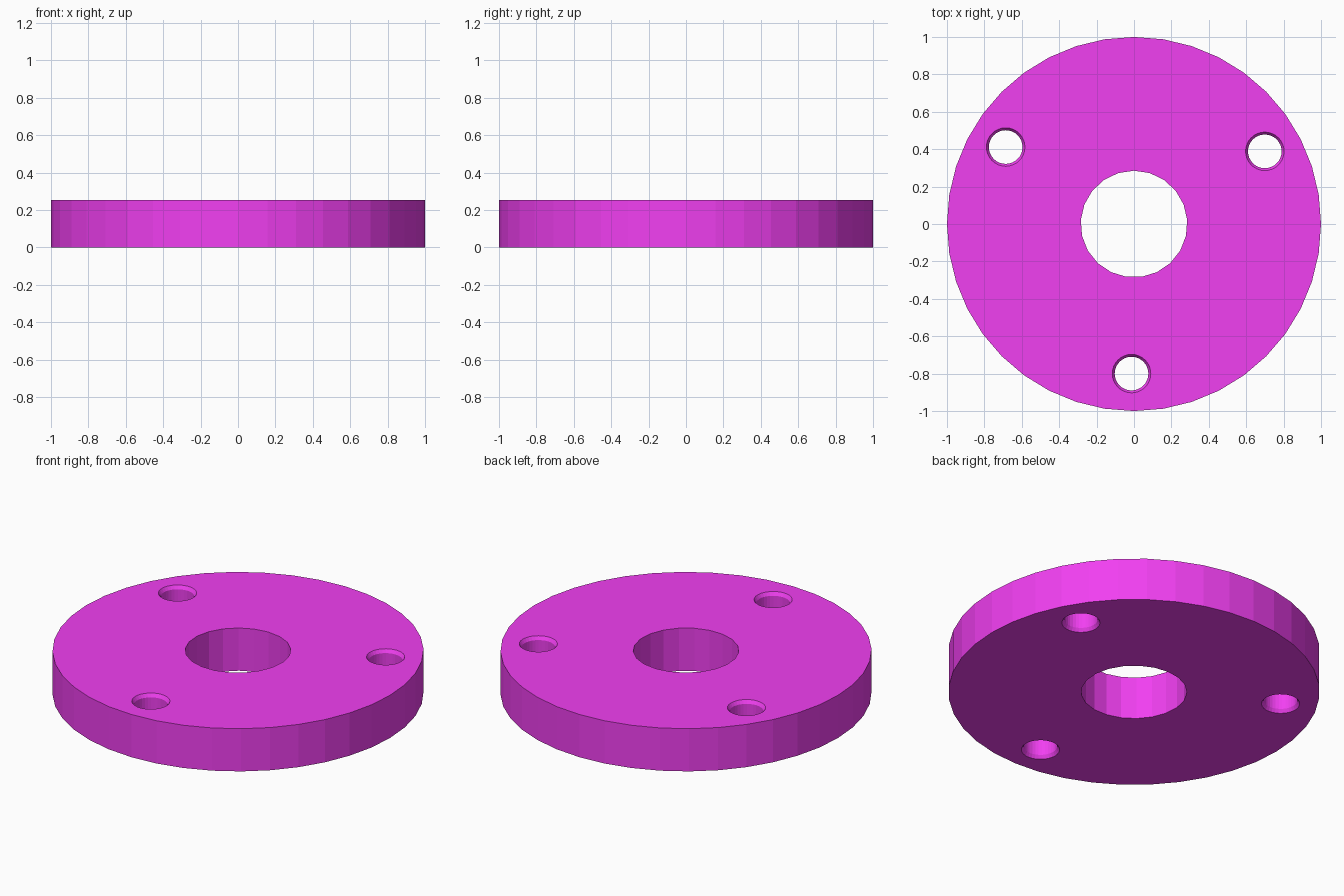
import bpy, bmesh, math

if "Cube" in bpy.data.objects:
    bpy.data.objects.remove(bpy.data.objects["Cube"])

THICK = 0.254
BOLT_CIRCLE = 0.80


def lathe(name, profile, sides, start=90.0, centre=(0, 0)):
    """Closed solid from (radius, z) rings listed bottom to top."""
    bm = bmesh.new()
    rings = []
    for r, z in profile:
        ring = []
        for i in range(sides):
            a = math.radians(start) + 2 * math.pi * i / sides
            ring.append(bm.verts.new((centre[0] + r * math.cos(a),
                                      centre[1] + r * math.sin(a), z)))
        rings.append(ring)
    for lo, hi in zip(rings, rings[1:]):
        for i in range(sides):
            j = (i + 1) % sides
            bm.faces.new((lo[i], lo[j], hi[j], hi[i]))
    bm.faces.new(rings[0][::-1])
    bm.faces.new(rings[-1])
    mesh = bpy.data.meshes.new(name)
    bm.to_mesh(mesh)
    bm.free()
    obj = bpy.data.objects.new(name, mesh)
    bpy.context.collection.objects.link(obj)
    return obj


# Flat disc with a faceted rim
disc = lathe("flange_disc", [(1.0, 0), (1.0, THICK)], 40)
mat = bpy.data.materials.new("magenta")
mat.diffuse_color = (0.88, 0.05, 0.88, 1)
mat.use_nodes = True
mat.node_tree.nodes["Principled BSDF"].inputs["Base Color"].default_value = mat.diffuse_color
disc.data.materials.append(mat)

# Central bore
cutters = [lathe("bore_cutter", [(0.285, -0.1), (0.285, THICK + 0.1)], 21)]

# Three bolt holes, with a steep chamfer at both ends
R_HOLE, R_RIM, DEPTH = 0.09, 0.103, 0.02
hole = [(R_RIM, -0.1), (R_RIM, 0), (R_HOLE, DEPTH),
        (R_HOLE, THICK - DEPTH), (R_RIM, THICK), (R_RIM, THICK + 0.1)]
for k in range(3):
    a = math.radians(29.05 + 120 * k)
    c = (BOLT_CIRCLE * math.cos(a), BOLT_CIRCLE * math.sin(a))
    cutters.append(lathe("bolt_hole_cutter", hole, 32, centre=c))

# Cut the holes, then discard the cutters
bpy.context.view_layer.objects.active = disc
for cutter in cutters:
    cutter.data.materials.append(mat)
    cutter.hide_render = True
    mod = disc.modifiers.new("cut", 'BOOLEAN')
    mod.operation = 'DIFFERENCE'
    mod.solver = 'EXACT'
    mod.object = cutter
    bpy.ops.object.modifier_apply(modifier=mod.name)
    bpy.data.objects.remove(cutter)
